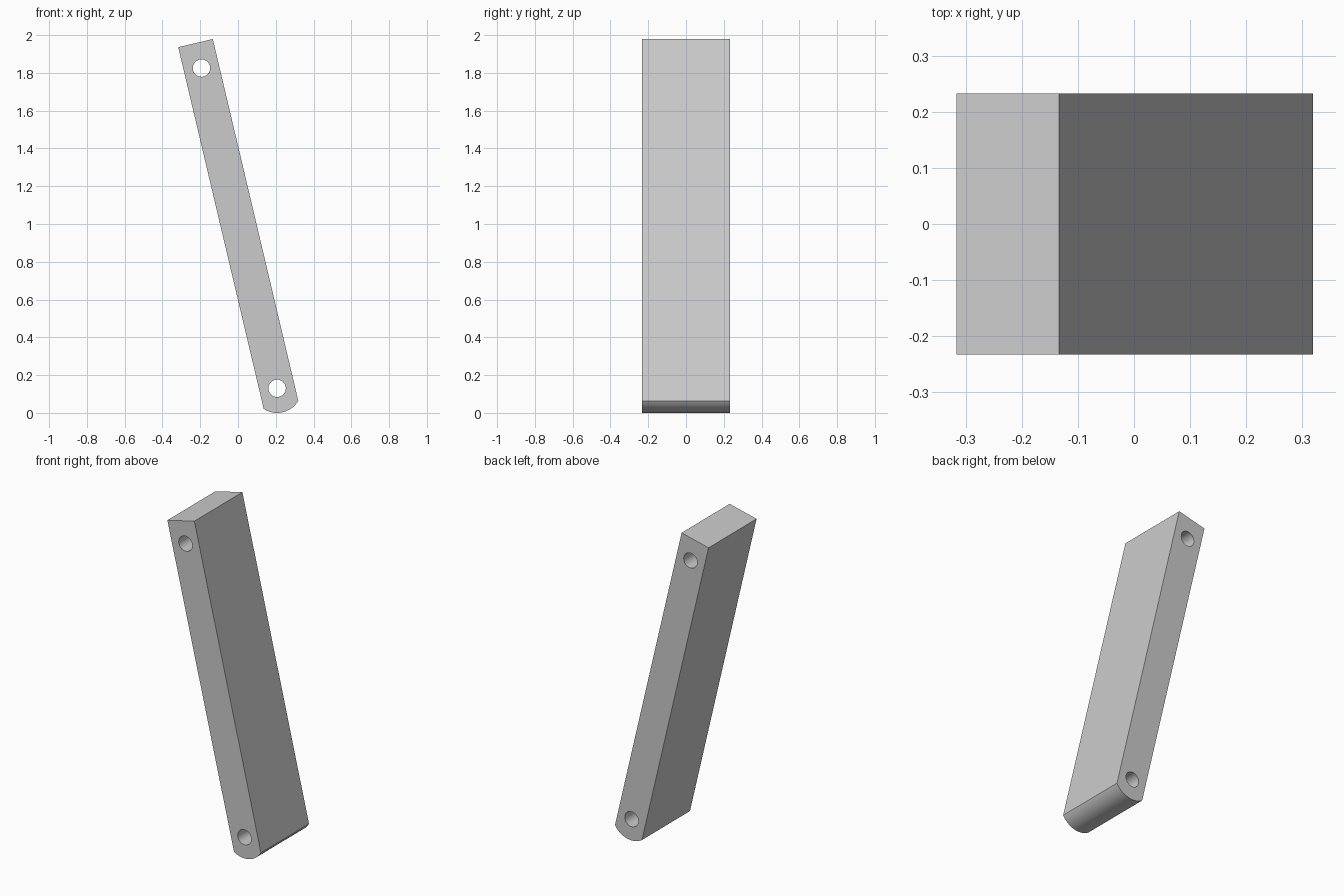
import bpy, bmesh, math
from mathutils import Vector, Matrix

cube = bpy.data.objects.get("Cube")
if cube:
    bpy.data.objects.remove(cube, do_unlink=True)

# Main dimensions
TILT = math.atan2(0.456, 1.93)
HALF_WIDTH = 0.094
HALF_DEPTH = 0.233
END_RADIUS = 0.13
HOLE_RADIUS = 0.046
PIVOT = Vector((0.207, 0.13))
HOLE_SPACING = 1.742
TOP_END = 1.878


def arc(centre, radius, start, end, steps):
    return [Vector((centre[0] + radius * math.cos(start + (end - start) * i / steps),
                    centre[1] + radius * math.sin(start + (end - start) * i / steps)))
            for i in range(steps + 1)]


# Bar outline, upright with the lower hole at the origin
spread = math.asin(HALF_WIDTH / END_RADIUS)
down = -math.pi / 2
outline = arc((0, 0), END_RADIUS, down - spread, down + spread, 32)
outline += [Vector((HALF_WIDTH, TOP_END)), Vector((-HALF_WIDTH, TOP_END))]
holes = [arc((0, h), HOLE_RADIUS, 0, math.tau, 48)[:-1] for h in (0, HOLE_SPACING)]

# Filled, extruded profile
curve = bpy.data.curves.new("link_bar_profile", "CURVE")
curve.dimensions = "2D"
curve.fill_mode = "BOTH"
curve.extrude = HALF_DEPTH
turn = Matrix.Rotation(TILT, 2)
for loop in [outline] + holes:
    spline = curve.splines.new("POLY")
    spline.points.add(len(loop) - 1)
    spline.use_cyclic_u = True
    for point, co in zip(spline.points, loop):
        p = turn @ co + PIVOT
        point.co = (p.x, p.y, 0, 1)

bar = bpy.data.objects.new("link_bar", curve)
bpy.context.collection.objects.link(bar)
bpy.ops.object.select_all(action="DESELECT")
bar.select_set(True)
bpy.context.view_layer.objects.active = bar
bpy.ops.object.convert(target="MESH")
bar = bpy.context.object

# Stand the profile up and weld it into one solid
bm = bmesh.new()
bm.from_mesh(bar.data)
bmesh.ops.rotate(bm, verts=bm.verts, cent=(0, 0, 0), matrix=Matrix.Rotation(math.pi / 2, 3, "X"))
bmesh.ops.remove_doubles(bm, verts=bm.verts, dist=0.0001)
bmesh.ops.recalc_face_normals(bm, faces=bm.faces)
bm.to_mesh(bar.data)
bm.free()

# Plain grey finish
grey = bpy.data.materials.new("plain_grey")
grey.use_nodes = True
colour = (0.6, 0.6, 0.6, 1)
grey.diffuse_color = colour
grey.node_tree.nodes["Principled BSDF"].inputs["Base Color"].default_value = colour
bar.data.materials.clear()
bar.data.materials.append(grey)
bpy.ops.object.shade_smooth_by_angle(angle=math.radians(30))
